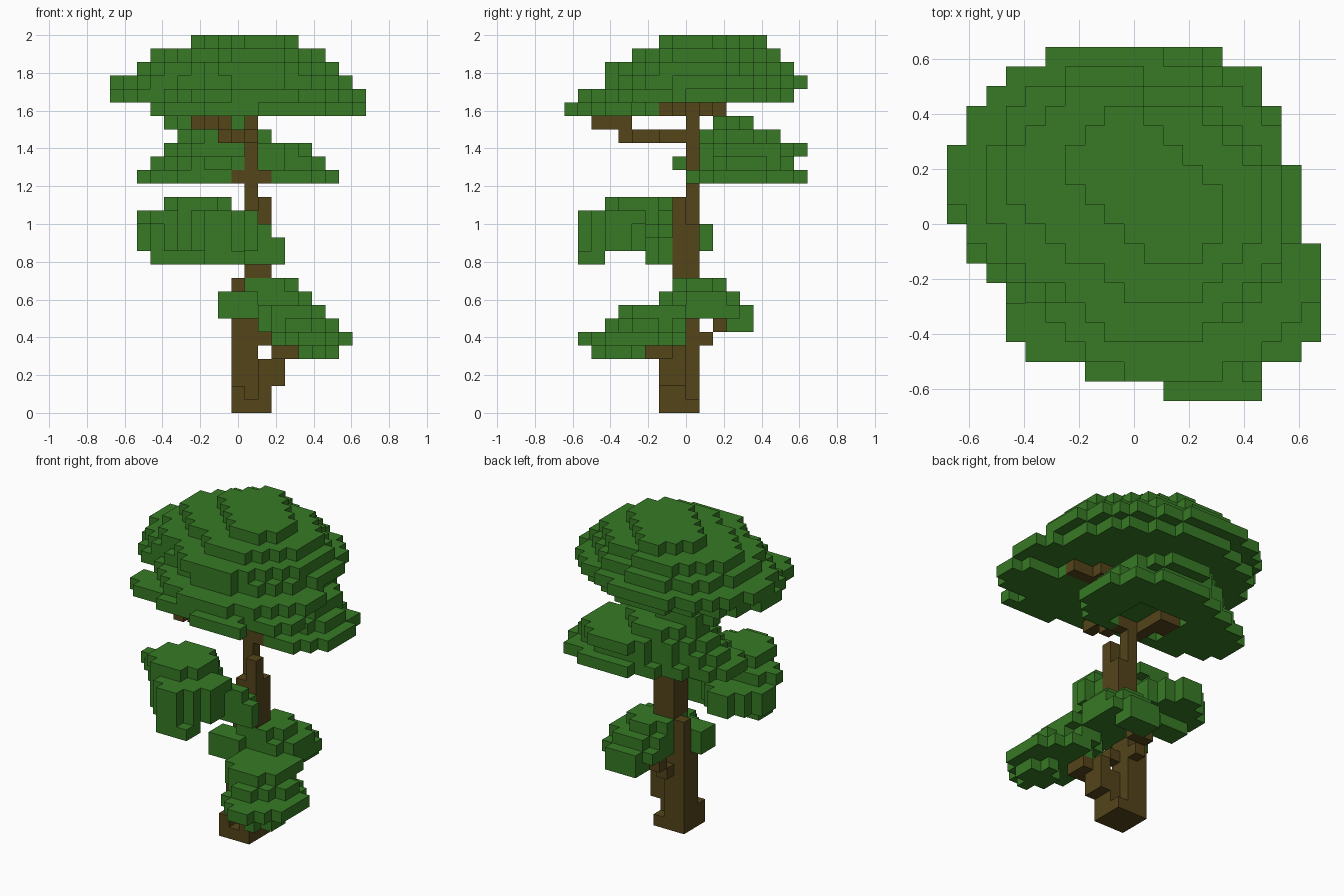
import bpy, bmesh
from mathutils import Vector

old = bpy.data.objects.get("Cube")
if old:
    bpy.data.objects.remove(old, do_unlink=True)

VOXEL = 2 / 28
ORIGIN = Vector((-9.5, -9, 0))


def material(name, colour):
    mat = bpy.data.materials.new(name)
    mat.use_nodes = True
    mat.diffuse_color = colour
    mat.node_tree.nodes["Principled BSDF"].inputs["Base Color"].default_value = colour
    return mat


bark = material("bark brown", (0.088, 0.058, 0.010, 1))
leaf = material("leaf green", (0.038, 0.194, 0.018, 1))


def box(x, y, z):
    """Cells of a solid block; each argument is a (start, stop) range."""
    return {(i, j, k) for i in range(*x) for j in range(*y) for k in range(*z)}


def disc(k, x, y, power=1.8):
    """Cells of one rounded leaf layer filling the given extents."""
    def reach(n, span):
        return abs((2 * n + 1 - sum(span)) / (span[1] - span[0])) ** power
    return {c for c in box(x, y, (k, k + 1))
            if reach(c[0], x) + reach(c[1], y) <= 1}


def build(name, cells, mat):
    """Mesh only the exposed sides of a set of grid cells."""
    bm = bmesh.new()
    corners = {}

    def corner(p):
        key = tuple(round(v) for v in p)
        if key not in corners:
            corners[key] = bm.verts.new((Vector(key) + ORIGIN) * VOXEL)
        return corners[key]

    axes = [Vector(a) for a in ((1, 0, 0), (0, 1, 0), (0, 0, 1))]
    for cell in sorted(cells):
        c = Vector(cell)
        for a in range(3):
            u, v = axes[(a + 1) % 3], axes[(a + 2) % 3]
            for side in (0, 1):
                near = c + axes[a] * (2 * side - 1)
                if tuple(int(n) for n in near) in cells:
                    continue
                p = c + axes[a] * side
                quad = [p, p + u, p + u + v, p + v]
                if not side:
                    quad.reverse()
                bm.faces.new([corner(q) for q in quad])
    mesh = bpy.data.meshes.new(name)
    bm.to_mesh(mesh)
    bm.free()
    mesh.materials.append(mat)
    obj = bpy.data.objects.new(name, mesh)
    bpy.context.collection.objects.link(obj)


# Trunk: wide foot, double middle, thin top
trunk = box((9, 12), (7, 10), (0, 1)) | box((9, 11), (8, 10), (0, 8))
trunk |= box((9, 10), (7, 8), (0, 2)) | box((9, 11), (9, 10), (8, 10))
trunk |= box((10, 12), (8, 10), (10, 14)) | box((11, 12), (8, 9), (14, 16))
trunk |= box((10, 11), (9, 10), (14, 23))
build("trunk", trunk, bark)

# Low branches
low = box((11, 12), (7, 9), (0, 4)) | box((12, 13), (7, 9), (2, 5))
low |= box((12, 14), (6, 8), (4, 5)) | box((11, 12), (8, 9), (5, 6))
build("low_front_branch", low, bark)
low_back = box((10, 11), (10, 11), (5, 6)) | box((10, 12), (11, 12), (6, 7))
build("low_back_branch", low_back, bark)

# Branch carrying the back leaf tier
tier = box((9, 12), (9, 10), (17, 18)) | box((9, 10), (10, 13), (17, 18))
tier |= box((8, 9), (11, 13), (17, 18))
build("tier_branch", tier, bark)

# High branches under the crown
high = box((10, 11), (7, 10), (20, 21)) | box((9, 10), (5, 8), (20, 21))
high |= box((8, 9), (4, 6), (20, 21)) | box((8, 9), (2, 5), (21, 22))
high |= box((7, 8), (3, 5), (21, 22)) | box((6, 7), (4, 5), (21, 22))
build("high_front_branch", high, bark)
cross = set()
for step in range(5):
    left_end = 12 - 2 * step
    cross |= box((left_end, left_end + 3), (7 + step, 8 + step), (22, 23))
build("crown_branch", cross, bark)

# Lowest leaf clump, stepping down to the front and leaving the trunk's back bare
lower = disc(9, (10, 14), (8, 12)) | box((10, 12), (8, 9), (9, 10))
lower |= disc(8, (10, 15), (8, 13)) | box((8, 11), (7, 9), (8, 9))
lower |= disc(7, (10, 15), (9, 14)) | disc(7, (11, 16), (4, 10))
lower |= box((8, 12), (7, 9), (7, 8))
lower |= disc(6, (11, 17), (3, 9)) | box((11, 14), (12, 14), (6, 7))
lower |= disc(5, (12, 18), (1, 9)) | disc(4, (14, 17), (2, 6))
build("lower_leaves", lower - trunk - low - low_back, leaf)

# Left leaf clump: two lobes running diagonally, and a link to the trunk
left = disc(15, (4, 9), (3, 8)) | disc(14, (2, 8), (5, 8))
for k in (12, 13, 14):
    left |= disc(k, (5, 11), (1, 7))
for k in (12, 13):
    left |= disc(k, (2, 8), (5, 11))
left |= box((8, 12), (6, 7), (13, 14)) | box((9, 11), (4, 6), (14, 15))
for k in (11, 12):
    left |= box((8, 12), (6, 8), (k, k + 1)) | box((12, 13), (6, 7), (k, k + 1))
left |= box((7, 10), (1, 3), (11, 12)) | box((3, 7), (6, 8), (11, 12))
build("left_leaves", left - trunk, leaf)

# Back leaf tier, hollowed around its branch
back = disc(17, (2, 13), (9, 16)) | disc(17, (6, 17), (10, 18))
back |= disc(17, (8, 17), (9, 15))
back -= box((8, 13), (10, 14), (17, 18))
back |= disc(18, (3, 13), (10, 16)) | disc(18, (5, 16), (10, 17))
back |= disc(18, (5, 11), (8, 14))
back |= disc(19, (4, 12), (10, 16)) | disc(19, (7, 15), (10, 18))
back |= disc(20, (5, 12), (10, 16)) | disc(21, (4, 10), (11, 14))
build("back_leaves", back - trunk - tier - high, leaf)

# Crown dome
crown = disc(22, (3, 19), (1, 7)) | box((11, 16), (0, 1), (22, 23))
crown |= disc(23, (0, 17), (4, 17)) | disc(23, (4, 19), (1, 12))
crown |= disc(24, (0, 16), (5, 18)) | disc(24, (4, 18), (3, 17))
crown |= disc(25, (2, 14), (5, 17)) | disc(25, (4, 17), (3, 16))
crown |= disc(26, (3, 13), (7, 16)) | disc(26, (6, 16), (5, 15))
crown |= disc(27, (6, 12), (9, 15)) | disc(27, (9, 14), (7, 12))
build("crown_leaves", crown - cross, leaf)
